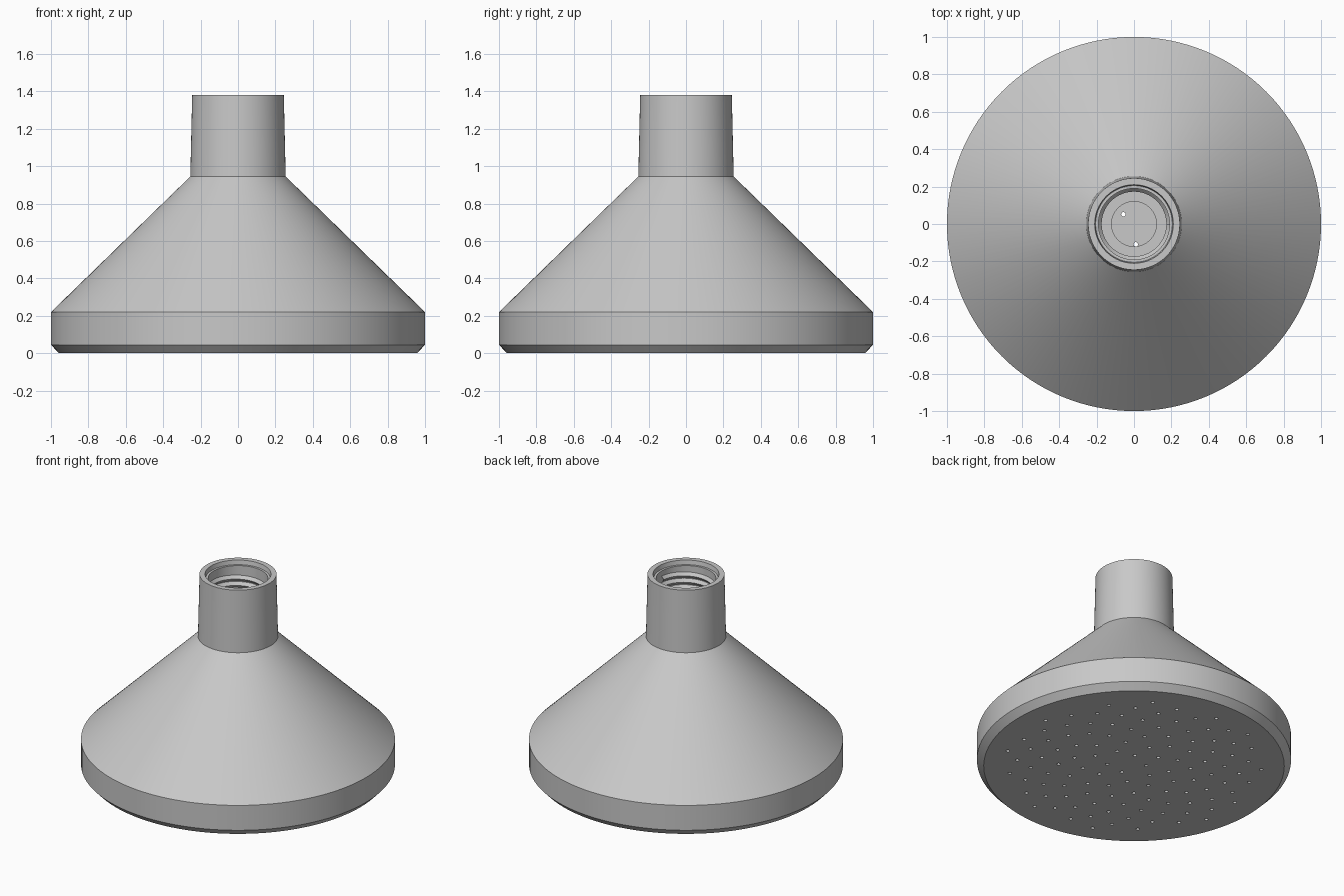
import bpy, bmesh, math
from mathutils import Matrix

cube = bpy.data.objects.get("Cube")
if cube:
    bpy.data.objects.remove(cube, do_unlink=True)

metal = bpy.data.materials.new("satin grey metal")
metal.use_nodes = True
grey = (0.58, 0.58, 0.58, 1)
metal.diffuse_color = grey
metal.node_tree.nodes["Principled BSDF"].inputs["Base Color"].default_value = grey

SEGMENTS = 128
BORE = 0.19


def add_object(name, bm):
    mesh = bpy.data.meshes.new(name)
    bm.to_mesh(mesh)
    bm.free()
    mesh.materials.append(metal)
    obj = bpy.data.objects.new(name, mesh)
    bpy.context.collection.objects.link(obj)
    return obj


def activate(obj):
    bpy.ops.object.select_all(action='DESELECT')
    obj.select_set(True)
    bpy.context.view_layer.objects.active = obj


# Hollow shell: outside from the spray face up, then down the bore and cavity
profile = [
    (0.957, 0), (1, 0.045), (1, 0.22), (0.255, 0.945), (0.245, 1.38),
    (0.21, 1.38), (0.205, 1.35), (BORE, 1.35), (BORE, 0.98),
    (0.12, 0.98), (0.12, 0.93), (0.22, 0.91), (0.957, 0.2), (0.957, 0.05),
]
bm = bmesh.new()
rings = []
for radius, z in profile:
    angles = [math.tau * i / SEGMENTS for i in range(SEGMENTS)]
    rings.append([bm.verts.new((radius * math.cos(a), radius * math.sin(a), z))
                  for a in angles])
for low, high in zip(rings, rings[1:]):
    for i in range(SEGMENTS):
        j = (i + 1) % SEGMENTS
        bm.faces.new((low[i], low[j], high[j], high[i]))
# Both sides of the spray plate
bm.faces.new(rings[0])
bm.faces.new(rings[-1])
bmesh.ops.recalc_face_normals(bm, faces=bm.faces)
body = add_object("shower_head_body", bm)

# Spray holes in a golden-angle spiral
bm = bmesh.new()
golden_angle = math.pi * (3 - math.sqrt(5))
for n in range(1, 118):
    r, a = 0.077 * math.sqrt(n), n * golden_angle
    bmesh.ops.create_cone(
        bm, cap_ends=True, segments=12, radius1=0.012, radius2=0.012, depth=0.12,
        matrix=Matrix.Translation((r * math.cos(a), r * math.sin(a), 0.025)))
cutter = add_object("spray_hole_cutter", bm)
cutter.hide_render = True

drill = body.modifiers.new("spray holes", 'BOOLEAN')
drill.operation = 'DIFFERENCE'
drill.solver = 'EXACT'
drill.object = cutter
activate(body)
bpy.ops.object.modifier_apply(modifier=drill.name)
bpy.data.objects.remove(cutter, do_unlink=True)
bpy.ops.object.shade_smooth_by_angle(angle=math.radians(25))

# Helical thread inside the neck: one tooth swept up the bore
PITCH = 0.045
bm = bmesh.new()
tooth = [bm.verts.new((x, 0, z)) for x, z in
         ((BORE + 0.002, 0), (BORE - 0.017, PITCH / 2), (BORE + 0.002, PITCH))]
for a, b in zip(tooth, tooth[1:]):
    bm.edges.new((a, b))
thread = add_object("neck_thread", bm)
thread.location.z = 1.0
sweep = thread.modifiers.new("helix", 'SCREW')
sweep.axis = 'Z'
sweep.angle = math.tau
sweep.screw_offset = PITCH
sweep.iterations = 6
sweep.steps = sweep.render_steps = 64
sweep.use_merge_vertices = True
sweep.merge_threshold = 0.0005
activate(thread)
bpy.ops.object.modifier_apply(modifier=sweep.name)
bm = bmesh.new()
bm.from_mesh(thread.data)
bmesh.ops.remove_doubles(bm, verts=bm.verts, dist=0.0005)
bmesh.ops.recalc_face_normals(bm, faces=bm.faces)
# Teeth must face the bore axis
bm.faces.ensure_lookup_table()
first = bm.faces[0]
centre = first.calc_center_median()
if first.normal.x * centre.x + first.normal.y * centre.y > 0:
    bmesh.ops.reverse_faces(bm, faces=bm.faces)
bm.to_mesh(thread.data)
bm.free()
bpy.ops.object.shade_smooth_by_angle(angle=math.radians(25))
